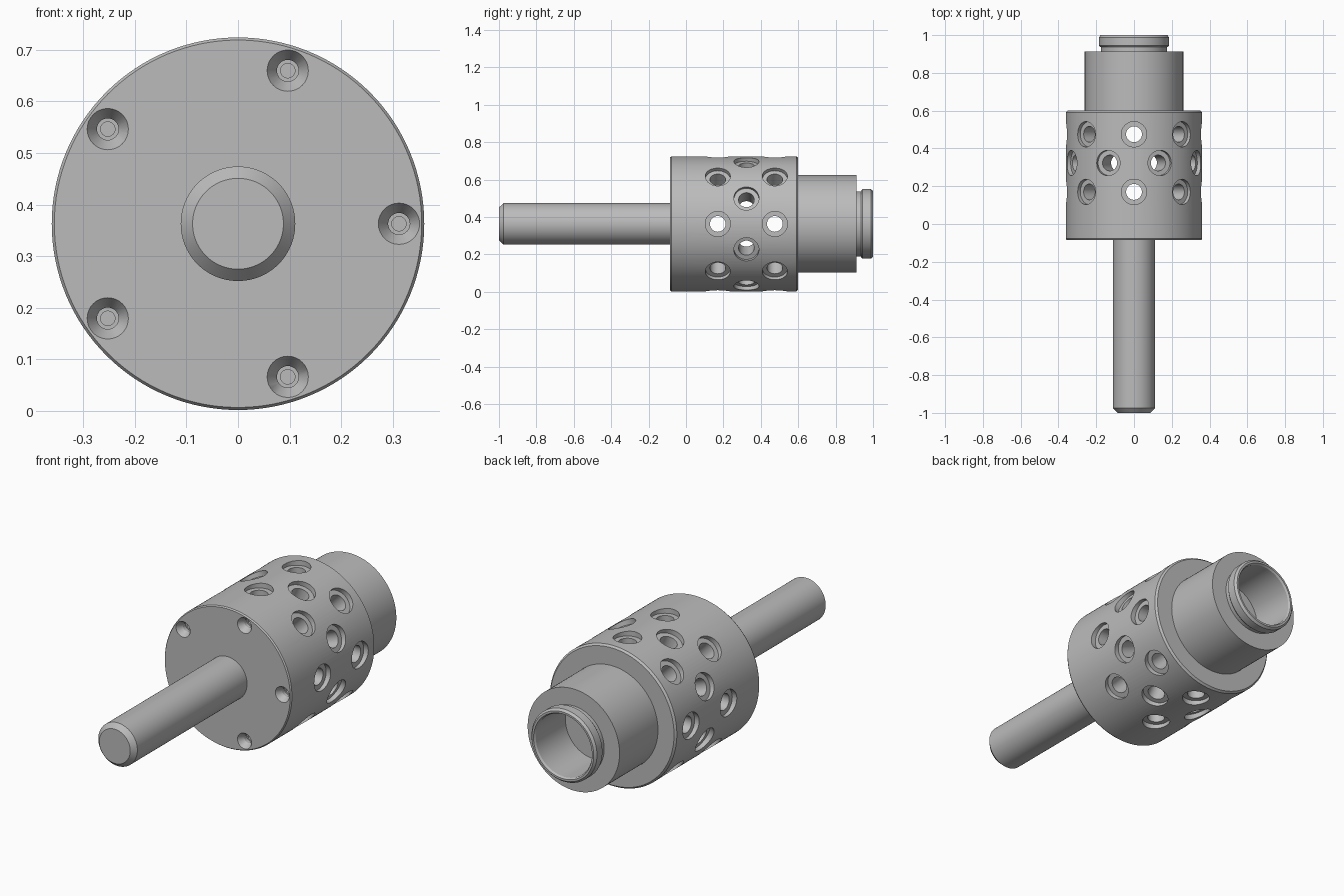
import bpy, bmesh, math
from mathutils import Matrix

cube = bpy.data.objects.get("Cube")
if cube:
    bpy.data.objects.remove(cube, do_unlink=True)

AXIS_Z = 0.363
# Turns a lathe's local z into world +y, at the height of the shaft axis
ALONG = Matrix.Translation((0, 0, AXIS_Z)) @ Matrix.Rotation(-math.pi / 2, 4, 'X')

steel = bpy.data.materials.new("grey_metal")
steel.use_nodes = True
GREY = (0.5, 0.5, 0.5, 1)
steel.diffuse_color = GREY
steel.node_tree.nodes["Principled BSDF"].inputs["Base Color"].default_value = GREY


def lathe(bm, profile, matrix, sides):
    """Revolve (radius, height) points, running axis to axis, round local z."""
    rings = []
    for r, h in profile:
        if r == 0:
            rings.append([bm.verts.new(matrix @ Matrix.Translation((0, 0, h)).translation)])
        else:
            angles = [math.tau * i / sides for i in range(sides)]
            rings.append([bm.verts.new((matrix @ Matrix.Translation(
                (r * math.cos(a), r * math.sin(a), h))).translation) for a in angles])
    for a, b in zip(rings, rings[1:]):
        for i in range(sides):
            j = (i + 1) % sides
            if len(a) == 1:
                bm.faces.new((a[0], b[j], b[i]))
            elif len(b) == 1:
                bm.faces.new((a[i], a[j], b[0]))
            else:
                bm.faces.new((a[i], a[j], b[j], b[i]))


def make_object(name, bm):
    bmesh.ops.recalc_face_normals(bm, faces=bm.faces)
    mesh = bpy.data.meshes.new(name)
    bm.to_mesh(mesh)
    bm.free()
    mesh.materials.append(steel)
    obj = bpy.data.objects.new(name, mesh)
    bpy.context.collection.objects.link(obj)
    return obj


def turned(name, profile, sides=96):
    bm = bmesh.new()
    lathe(bm, profile, ALONG, sides)
    return make_object(name, bm)


def smooth(obj):
    obj.data.shade_smooth()
    obj.data.set_sharp_from_angle(angle=math.radians(25))


# Drum: hollow, open at the back, with lightly chamfered ends
drum = turned("drum", [
    (0, -0.085), (0.356, -0.085), (0.361, -0.078), (0.361, 0.59), (0.352, 0.6),
    (0.22, 0.6), (0.22, 0.05), (0, 0.05)], 128)

# Front rod with chamfered tip
rod = turned("front_rod", [
    (0, -1), (0.088, -1), (0.111, -0.975), (0.111, -0.06), (0, -0.06)])

# Rear sleeve with neck, end collar and blind bore
sleeve = turned("rear_sleeve", [
    (0, 0.595), (0.261, 0.595), (0.261, 0.912), (0.174, 0.912), (0.174, 0.936),
    (0.179, 0.936), (0.186, 0.944), (0.186, 0.988), (0.176, 1), (0.166, 1),
    (0.16, 0.99), (0.16, 0.75), (0, 0.75)])

# Cutters: spot-faced radial holes in three staggered rows, and five screw holes
cut = bmesh.new()
spot_hole = [(0, 0.16), (0.042, 0.16), (0.042, 0.335), (0.067, 0.335),
             (0.067, 0.42), (0, 0.42)]
for row_y, offset in ((0.17, 0), (0.323, 0.5), (0.475, 0)):
    for k in range(8):
        turn = Matrix.Rotation(math.tau * (k + offset) / 8, 4, 'Y')
        lathe(cut, spot_hole, Matrix.Translation((0, row_y, AXIS_Z)) @ turn, 40)

screw_hole = [(0, -0.11), (0.04, -0.11), (0.04, -0.085), (0.021, -0.055),
              (0.021, -0.035), (0.014, -0.035), (0.014, 0), (0, 0)]
for k in range(5):
    a = math.tau * k / 5
    place = Matrix.Translation((0.312 * math.cos(a), 0, 0.312 * math.sin(a)))
    lathe(cut, screw_hole, place @ ALONG, 32)
cutter = make_object("hole_cutter", cut)
cutter.hide_render = True

# Drill the drum and drop the cutter
mod = drum.modifiers.new("holes", 'BOOLEAN')
mod.operation = 'DIFFERENCE'
mod.solver = 'EXACT'
mod.object = cutter
bpy.context.view_layer.update()
drilled = bpy.data.meshes.new_from_object(
    drum.evaluated_get(bpy.context.evaluated_depsgraph_get()))
drum.modifiers.clear()
drum.data = drilled
bpy.data.objects.remove(cutter, do_unlink=True)

for part in (drum, rod, sleeve):
    smooth(part)
